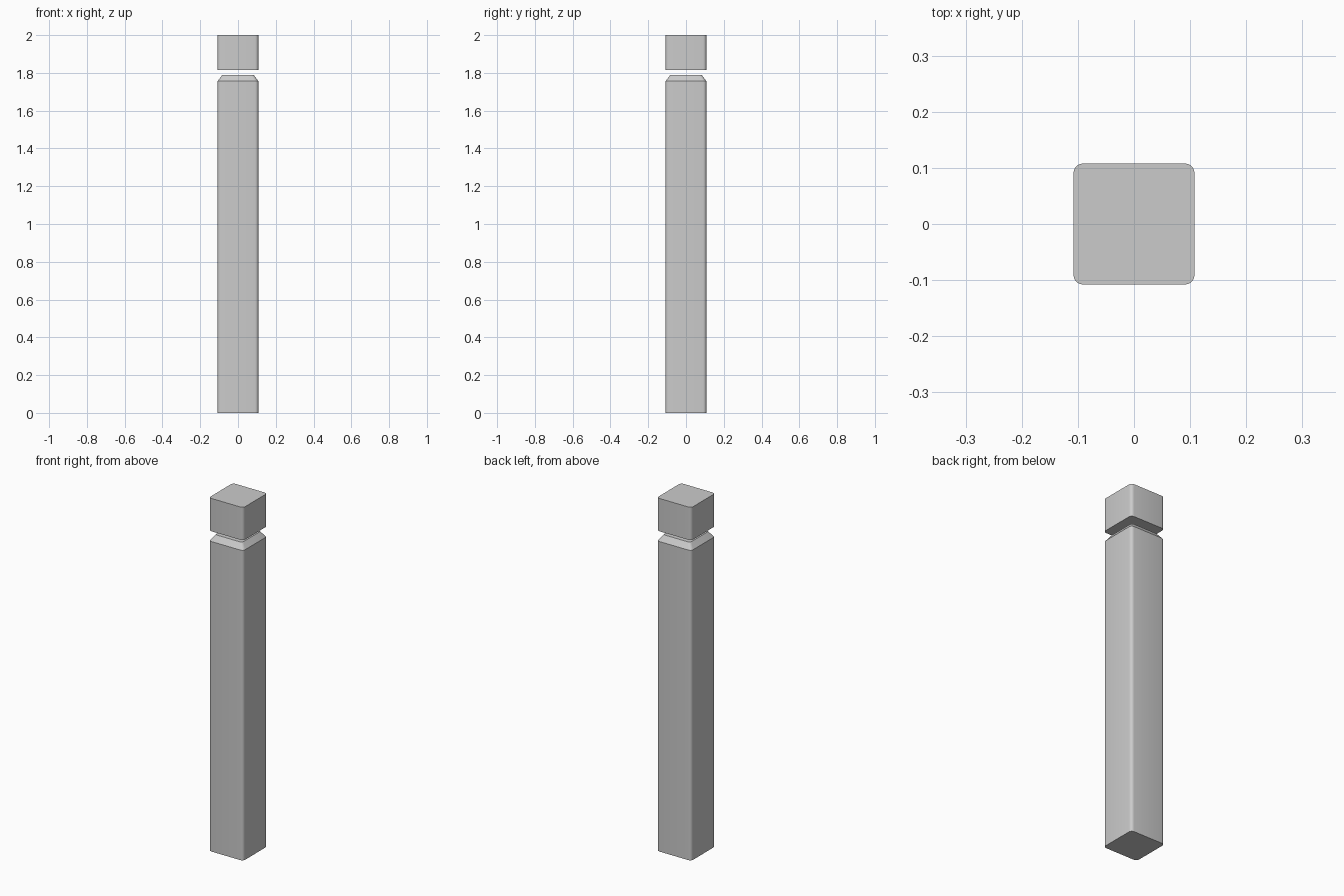
import bpy, bmesh, math

if "Cube" in bpy.data.objects:
    bpy.data.objects.remove(bpy.data.objects["Cube"])

def ring(bm, half, radius, z, seg=5):
    # rounded-square loop of vertices
    verts = []
    c = half - radius
    for q, (sx, sy) in enumerate([(1, 1), (-1, 1), (-1, -1), (1, -1)]):
        for i in range(seg + 1):
            a = math.pi / 2 * (q + i / seg)
            verts.append(bm.verts.new((sx * c + radius * math.cos(a),
                                       sy * c + radius * math.sin(a), z)))
    return verts

def rounded_post(name, sections):
    # closed loft through (half width, corner radius, height) sections
    bm = bmesh.new()
    rings = [ring(bm, *s) for s in sections]
    for low, high in zip(rings, rings[1:]):
        n = len(low)
        for i in range(n):
            j = (i + 1) % n
            bm.faces.new((low[i], low[j], high[j], high[i]))
    bm.faces.new(rings[0][::-1])
    bm.faces.new(rings[-1])
    mesh = bpy.data.meshes.new(name)
    bm.to_mesh(mesh)
    bm.free()
    obj = bpy.data.objects.new(name, mesh)
    bpy.context.collection.objects.link(obj)
    bpy.ops.object.select_all(action='DESELECT')
    obj.select_set(True)
    bpy.context.view_layer.objects.active = obj
    bpy.ops.object.shade_smooth_by_angle(angle=math.radians(30))
    return obj

# Tall shaft with sloped shoulder
rounded_post("post_shaft", [(0.108, 0.018, 0.0), (0.108, 0.018, 1.756),
                            (0.084, 0.014, 1.788)])
# Cap block separated by the open gap
rounded_post("post_cap", [(0.108, 0.018, 1.814), (0.108, 0.018, 2.0)])
